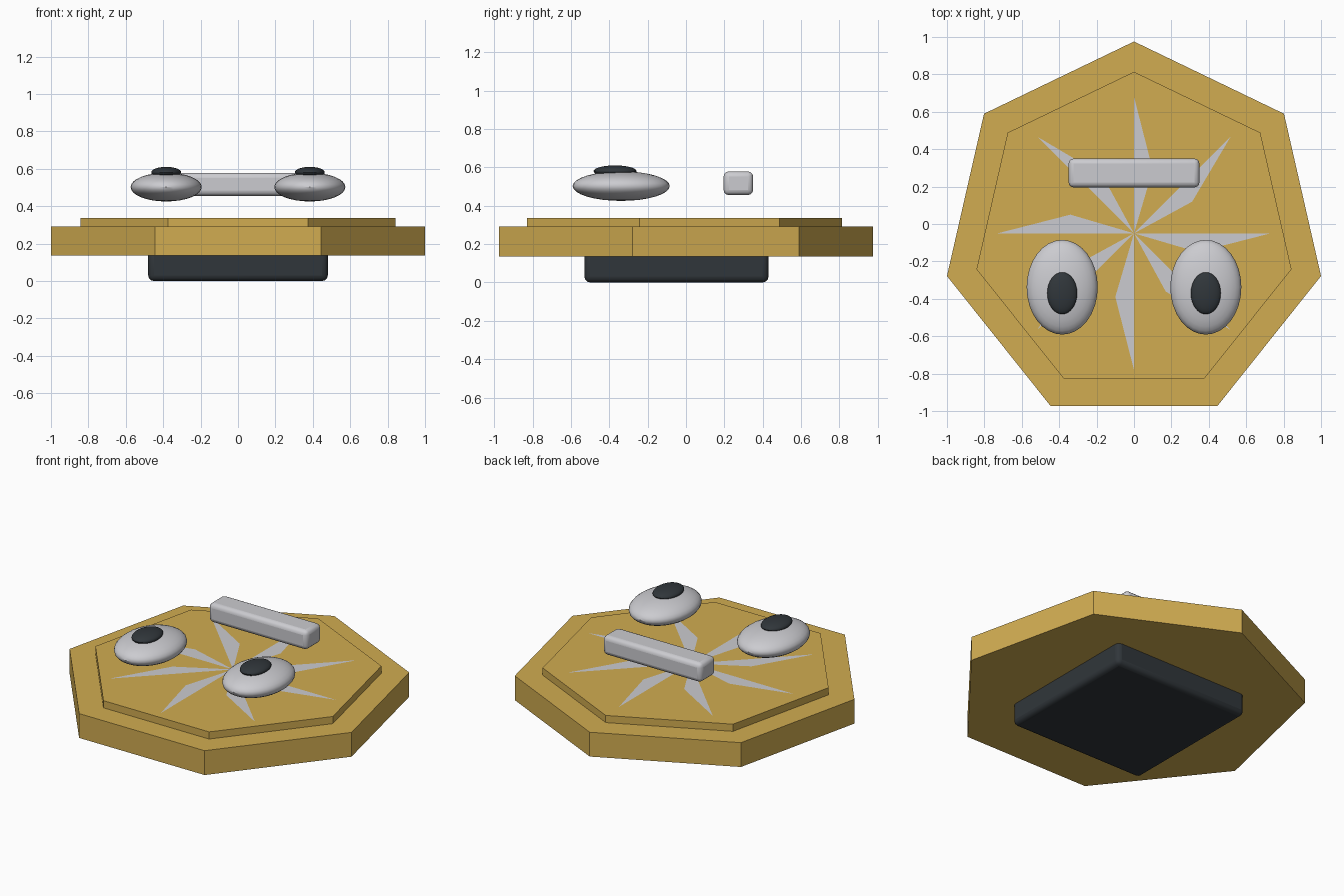
import bpy, bmesh, math
from mathutils import Matrix, Vector

if "Cube" in bpy.data.objects:
    bpy.data.objects.remove(bpy.data.objects["Cube"])

CY = -0.05  # y of the heptagon's centre


def material(name, rgb):
    m = bpy.data.materials.new(name)
    m.diffuse_color = (*rgb, 1)
    m.use_nodes = True
    m.node_tree.nodes["Principled BSDF"].inputs["Base Color"].default_value = m.diffuse_color
    return m


gold = material("gold", (0.64, 0.415, 0.083))
silver = material("silver grey", (0.60, 0.60, 0.63))
dark = material("charcoal", (0.030, 0.037, 0.043))


def finish(name, bm, mat):
    mesh = bpy.data.meshes.new(name)
    bm.to_mesh(mesh)
    bm.free()
    obj = bpy.data.objects.new(name, mesh)
    bpy.context.collection.objects.link(obj)
    mesh.materials.append(mat)
    return obj


def heptagon(name, radius, z0, z1):
    """Seven-sided slab with one corner towards +y."""
    bm = bmesh.new()
    ring = [bm.verts.new((radius * math.sin(i * math.tau / 7),
                          CY + radius * math.cos(i * math.tau / 7), z0))
            for i in range(7)]
    face = bm.faces.new(ring)  # clockwise, so it faces down
    top = bmesh.ops.extrude_face_region(bm, geom=[face], use_keep_orig=True)["geom"]
    bmesh.ops.translate(bm, vec=(0, 0, z1 - z0),
                        verts=[g for g in top if isinstance(g, bmesh.types.BMVert)])
    bmesh.ops.recalc_face_normals(bm, faces=bm.faces)
    return finish(name, bm, gold)


def rounded_box(name, centre, size, bevel, mat):
    bm = bmesh.new()
    bmesh.ops.create_cube(bm, size=1, matrix=Matrix.LocRotScale(
        Vector(centre), None, Vector(size)))
    obj = finish(name, bm, mat)
    mod = obj.modifiers.new("rounded edges", 'BEVEL')
    mod.width = bevel
    mod.segments = 3
    smooth(obj)
    return obj


def ellipsoid(name, centre, radii, mat):
    bm = bmesh.new()
    bmesh.ops.create_uvsphere(bm, u_segments=32, v_segments=16, radius=1,
                              matrix=Matrix.LocRotScale(Vector(centre), None, Vector(radii)))
    smooth(finish(name, bm, mat))


def smooth(obj):
    bpy.ops.object.select_all(action='DESELECT')
    obj.select_set(True)
    bpy.context.view_layer.objects.active = obj
    bpy.ops.object.shade_smooth_by_angle(angle=math.radians(35))


# Stepped heptagonal plate
heptagon("lower_plate", 1.0257, 0.135, 0.291)
heptagon("upper_plate", 0.8637, 0.291, 0.337)

# Square base block underneath
rounded_box("base_block", (0, CY, 0.085), (0.96, 0.96, 0.17), 0.03, dark)

# Eight-bladed pinwheel star laid on the plate
bm = bmesh.new()
for i in range(8):
    turn = Matrix.Rotation(i * math.tau / 8, 3, 'Z')
    blade = [turn @ Vector(p) + Vector((0, CY, 0.340))
             for p in ((0, 0, 0), (0.1, 0.34, 0), (0, 0.73, 0))]
    bm.faces.new([bm.verts.new(p) for p in blade])
finish("pinwheel_star", bm, silver)

# Floating bar
rounded_box("floating_bar", (0, 0.273, 0.517), (0.70, 0.154, 0.123), 0.027, silver)

# Pair of flattened domes with dark caps
for side, x in (("left", -0.384), ("right", 0.384)):
    ellipsoid(side + "_dome", (x, -0.338, 0.502), (0.19, 0.253, 0.077), silver)
    ellipsoid(side + "_cap", (x, -0.37, 0.580), (0.08, 0.112, 0.03), dark)
